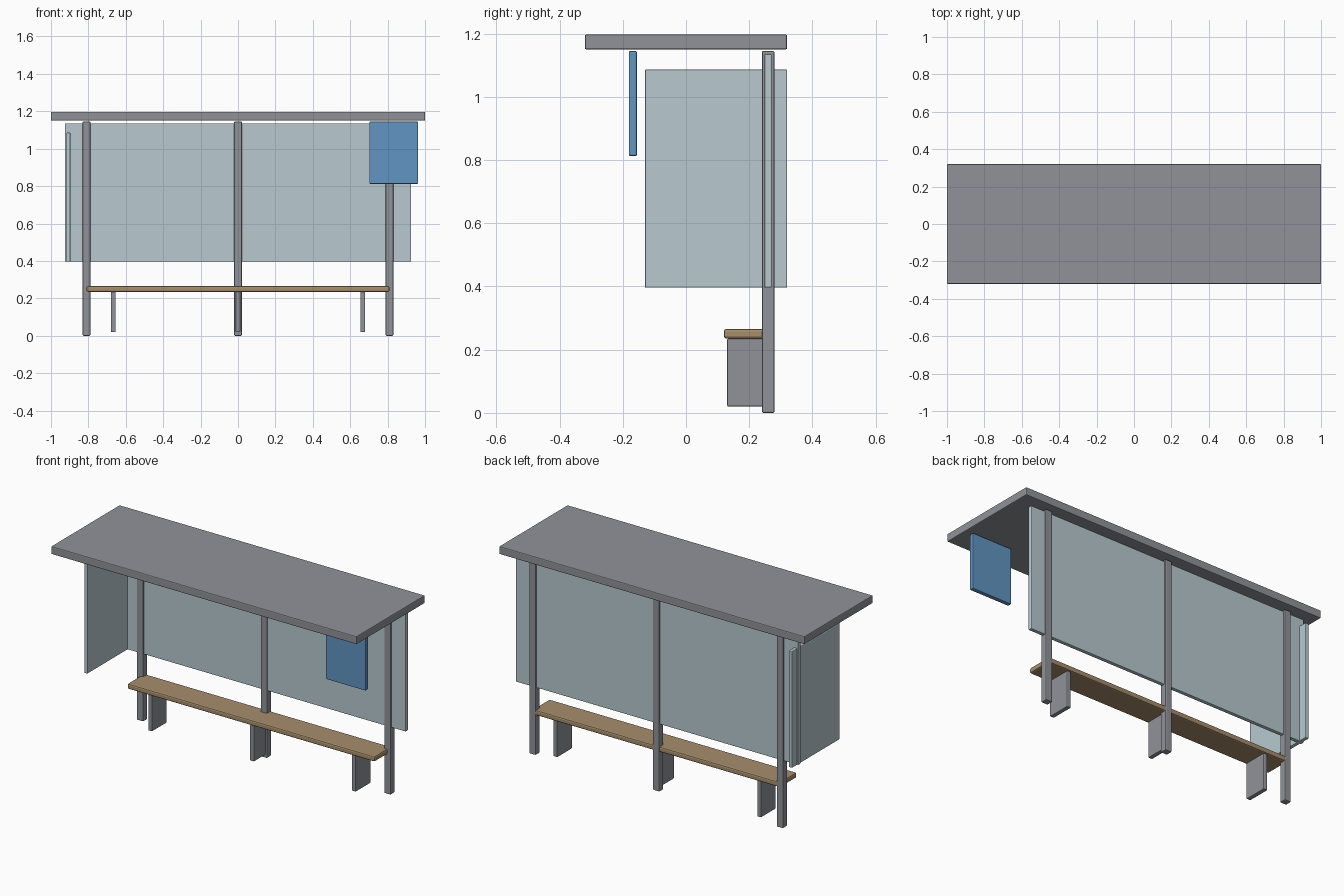
import bpy
import bmesh
from mathutils import Vector

cube = bpy.data.objects.get("Cube")
if cube:
    bpy.data.objects.remove(cube, do_unlink=True)


def make_material(name, color):
    mat = bpy.data.materials.new(name)
    mat.use_nodes = True
    rgba = (*color, 1.0)
    mat.diffuse_color = rgba
    bsdf = next(n for n in mat.node_tree.nodes if n.type == "BSDF_PRINCIPLED")
    bsdf.inputs["Base Color"].default_value = rgba
    return mat


metal = make_material("grey metal", (0.28, 0.29, 0.32))
glass = make_material("pale glass", (0.48, 0.59, 0.63))
blue = make_material("sign blue", (0.12, 0.30, 0.54))
wood = make_material("bench wood", (0.38, 0.27, 0.15))


def box(name, xs, ys, zs, mat, bevel=0.005):
    """Softly bevelled box spanning the given x, y and z ranges."""
    low, high = (Vector(c) for c in zip(xs, ys, zs))
    bm = bmesh.new()
    bmesh.ops.create_cube(bm, size=1.0)
    for v in bm.verts:
        v.co = (low + high) / 2 + v.co * (high - low)
    mesh = bpy.data.meshes.new(name)
    bm.to_mesh(mesh)
    bm.free()
    mesh.materials.append(mat)
    obj = bpy.data.objects.new(name, mesh)
    bpy.context.collection.objects.link(obj)
    mod = obj.modifiers.new("soft edges", "BEVEL")
    mod.width = bevel
    mod.segments = 2
    return obj


def around(center, half):
    return (center - half, center + half)


# Roof slab
box("roof", (-1, 1), (-0.32, 0.32), (1.15, 1.197), metal)

# Three posts with a bench support beside each
for side, post_x, support_x in (("right", -0.81, -0.667),
                                ("middle", 0, 0),
                                ("left", 0.81, 0.667)):
    box(side + "_post", around(post_x, 0.021), (0.24, 0.28), (0, 1.145), metal)
    box(side + "_bench_support", around(support_x, 0.013), (0.13, 0.27),
        (0.02, 0.235), metal, 0.004)

# Bench seat
box("bench_seat", (-0.81, 0.81), (0.12, 0.278), (0.235, 0.266), wood, 0.008)

# Glass walls
box("back_panel", (-0.925, 0.925), (0.248, 0.271), (0.396, 1.135), glass, 0.004)
box("side_panel", (-0.918, -0.896), (-0.13, 0.32), (0.396, 1.086), glass, 0.004)

# Hanging sign
box("sign_board", (0.702, 0.963), (-0.181, -0.155), (0.812, 1.145), blue)
